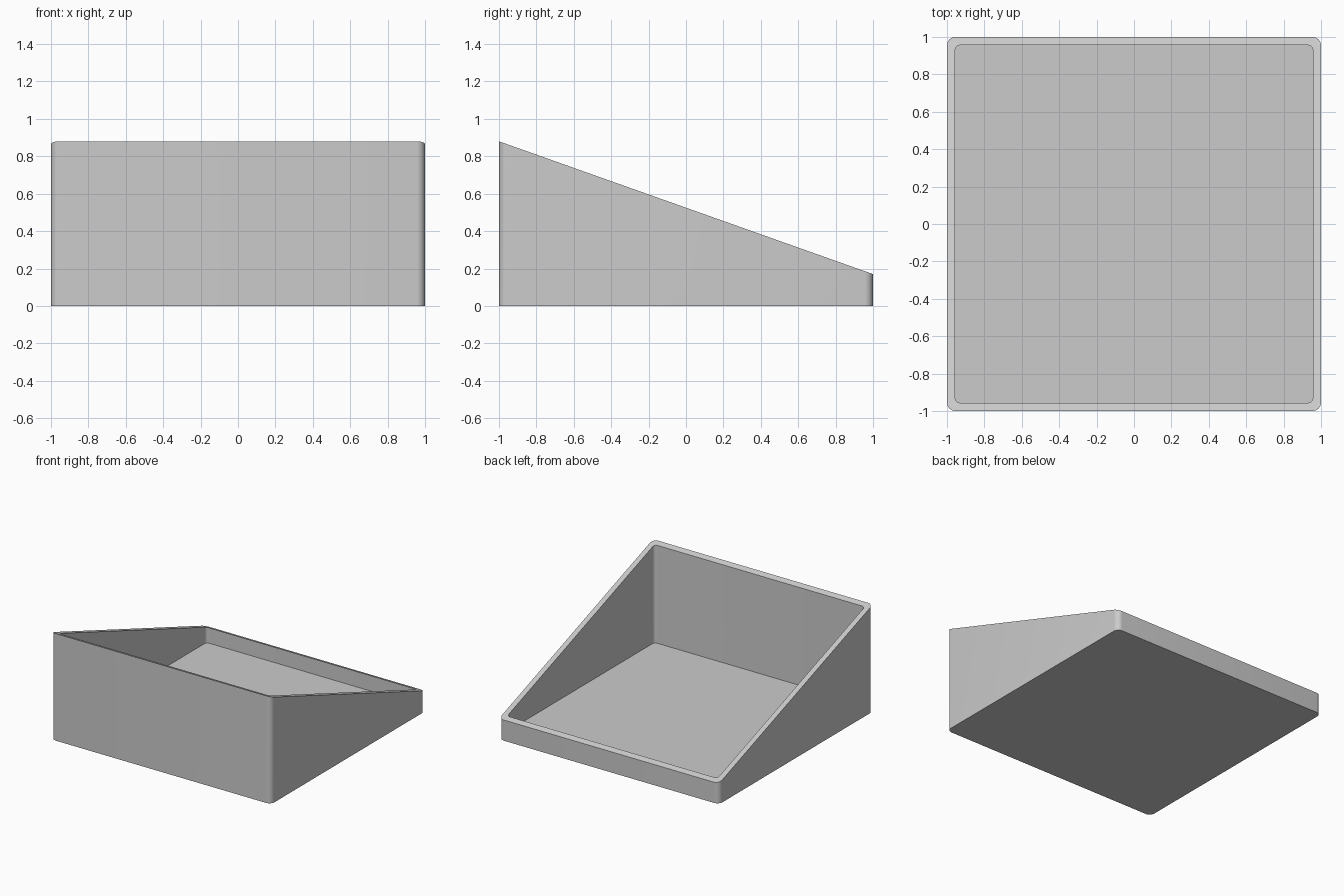
import bpy, bmesh, math

if "Cube" in bpy.data.objects:
    bpy.data.objects.remove(bpy.data.objects["Cube"])

WALL, FLOOR = 0.044, 0.06
FRONT_H, BACK_H = 0.88, 0.17


def slope(y):
    """Height of the sloping rim at depth y."""
    return FRONT_H + (BACK_H - FRONT_H) * (y + 1) / 2


def rounded_square(half, radius, steps=8):
    """Outline of a square with rounded corners, counter-clockwise."""
    pts = []
    for k, (sx, sy) in enumerate([(1, 1), (-1, 1), (-1, -1), (1, -1)]):
        for i in range(steps + 1):
            a = math.radians(90 * (k + i / steps))
            pts.append((sx * (half - radius) + radius * math.cos(a),
                        sy * (half - radius) + radius * math.sin(a)))
    return pts


outer = rounded_square(1.0, 0.045)
inner = rounded_square(1.0 - WALL, 0.025)

# Open tray: outer wall, sloping rim, inner wall, floor
bm = bmesh.new()
rings = [[bm.verts.new((x, y, height(y))) for x, y in outline]
         for outline, height in [(outer, lambda y: 0.0), (outer, slope),
                                 (inner, slope), (inner, lambda y: FLOOR)]]
n = len(outer)
for low, high in zip(rings, rings[1:]):
    for i in range(n):
        j = (i + 1) % n
        bm.faces.new((low[i], low[j], high[j], high[i]))
bm.faces.new(rings[0][::-1])
bm.faces.new(rings[-1])
bmesh.ops.recalc_face_normals(bm, faces=bm.faces)

mesh = bpy.data.meshes.new("sloped_tray")
bm.to_mesh(mesh)
bm.free()
tray = bpy.data.objects.new("sloped_tray", mesh)
bpy.context.collection.objects.link(tray)

grey = bpy.data.materials.new("light_grey")
grey.diffuse_color = (0.6, 0.6, 0.6, 1)
grey.use_nodes = True
grey.node_tree.nodes["Principled BSDF"].inputs["Base Color"].default_value = grey.diffuse_color
mesh.materials.append(grey)

# Smooth corners, crisp rim and floor edges
bpy.context.view_layer.objects.active = tray
tray.select_set(True)
bpy.ops.object.shade_smooth_by_angle(angle=math.radians(30))
